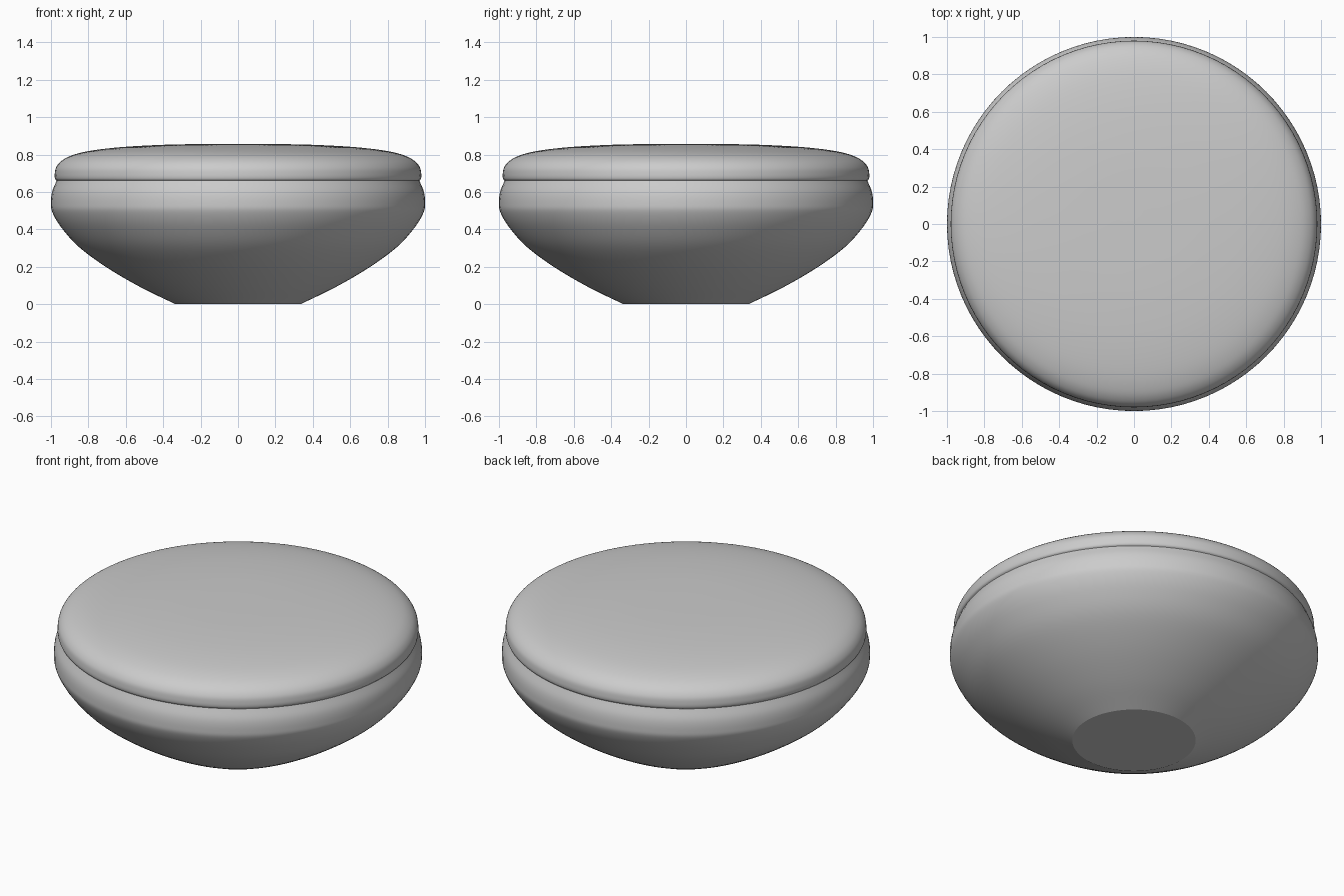
import bpy
import bmesh
from math import radians, sin, cos, tau
from mathutils import Vector

SEGMENTS = 96

cube = bpy.data.objects.get("Cube")
if cube:
    bpy.data.objects.remove(cube, do_unlink=True)

# One plain grey for the whole vessel
grey = bpy.data.materials.new("plain grey")
grey.use_nodes = True
colour = (0.6, 0.6, 0.6, 1)
grey.diffuse_color = colour
grey.node_tree.nodes["Principled BSDF"].inputs["Base Color"].default_value = colour


def smooth_profile(points, steps=5):
    """Catmull-Rom curve through (radius, height) points."""
    pts = [Vector(p) for p in points]
    pts = [2 * pts[0] - pts[1]] + pts + [2 * pts[-1] - pts[-2]]
    out = []
    for a, b, c, d in zip(pts, pts[1:], pts[2:], pts[3:]):
        for i in range(steps):
            t = i / steps
            out.append(0.5 * (2 * b + (c - a) * t + (2 * a - 5 * b + 4 * c - d) * t**2
                              + (3 * b - a - 3 * c + d) * t**3))
    return out + [pts[-2]]


def lathe(name, profile):
    """Turn a profile around z and cap its open ends."""
    bm = bmesh.new()
    rings = [[bm.verts.new((r * cos(tau * i / SEGMENTS), r * sin(tau * i / SEGMENTS), z))
              for i in range(SEGMENTS)] for r, z in profile]
    for low, high in zip(rings, rings[1:]):
        for i in range(SEGMENTS):
            j = (i + 1) % SEGMENTS
            bm.faces.new((low[i], low[j], high[j], high[i]))
    bm.faces.new(rings[0][::-1])
    bm.faces.new(rings[-1])
    mesh = bpy.data.meshes.new(name)
    bm.to_mesh(mesh)
    bm.free()
    mesh.materials.append(grey)
    obj = bpy.data.objects.new(name, mesh)
    bpy.context.collection.objects.link(obj)
    bpy.ops.object.select_all(action="DESELECT")
    obj.select_set(True)
    bpy.context.view_layer.objects.active = obj
    bpy.ops.object.shade_smooth_by_angle(angle=radians(20))


# Rounded bowl on a flat foot
lathe("bowl", smooth_profile([
    (0.335, 0), (0.52, 0.09), (0.70, 0.195), (0.85, 0.305), (0.945, 0.41),
    (0.992, 0.49), (1.0, 0.54), (0.994, 0.6), (0.97, 0.66)]))

# Shallow domed cushion top with a rolled edge
lathe("top", smooth_profile([
    (0.967, 0.658), (0.978, 0.67), (0.98, 0.695), (0.973, 0.73), (0.945, 0.765),
    (0.89, 0.795), (0.79, 0.82), (0.62, 0.84), (0.4, 0.852), (0.2, 0.856), (0.02, 0.857)]))
